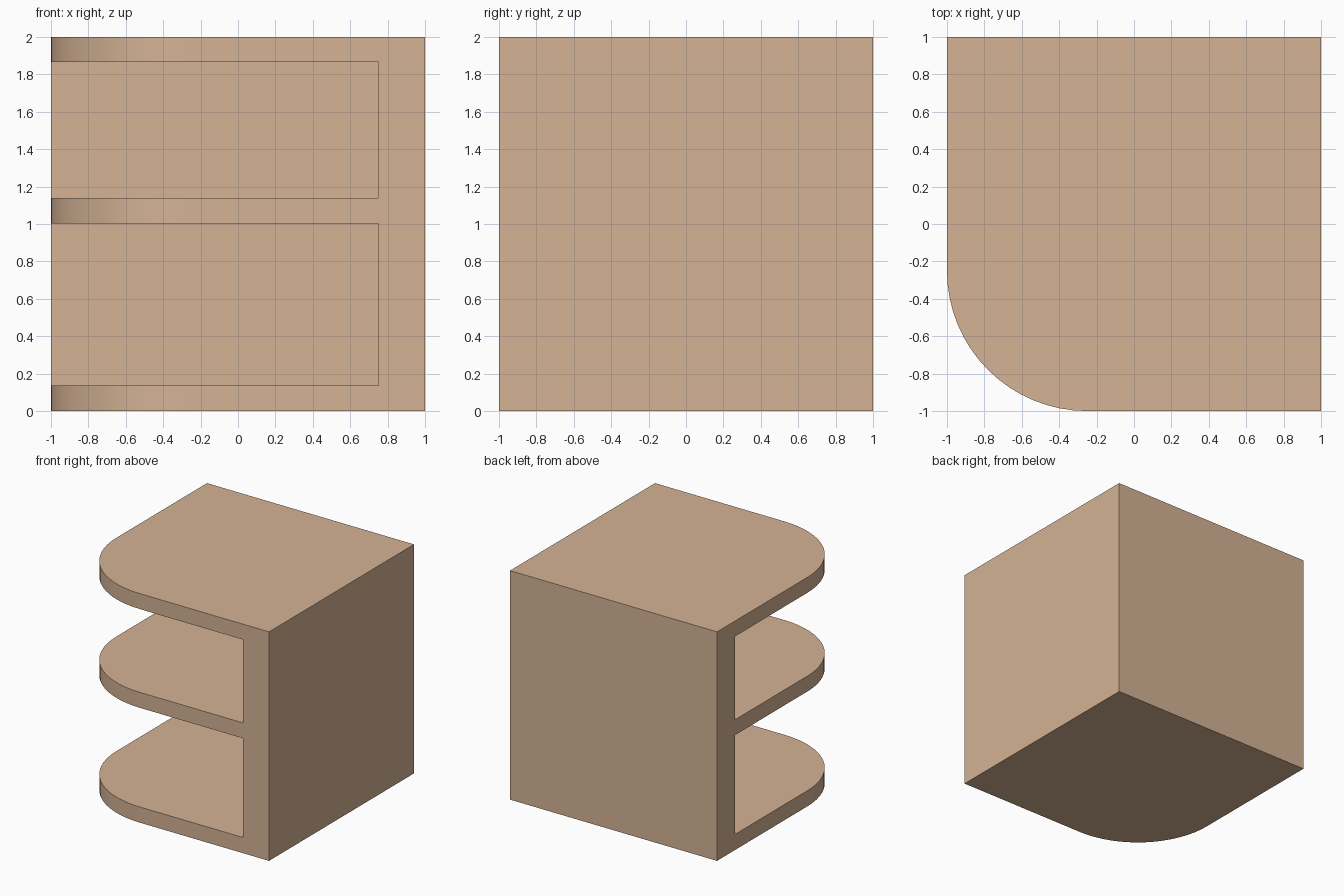
import bpy, bmesh, math

if "Cube" in bpy.data.objects:
    bpy.data.objects.remove(bpy.data.objects["Cube"])

SEGMENTS = 16      # steps in the rounded corner
RADIUS = 0.75
WALL = 0.75        # inner face of the side and back panels


def make_object(name, bm):
    bmesh.ops.recalc_face_normals(bm, faces=bm.faces)
    mesh = bpy.data.meshes.new(name)
    bm.to_mesh(mesh)
    bm.free()
    obj = bpy.data.objects.new(name, mesh)
    bpy.context.collection.objects.link(obj)
    return obj


def prism(name, outline, z0, z1):
    bm = bmesh.new()
    face = bm.faces.new([bm.verts.new((x, y, z0)) for x, y in outline])
    top = bmesh.ops.extrude_face_region(bm, geom=[face])["geom"]
    verts = [g for g in top if isinstance(g, bmesh.types.BMVert)]
    bmesh.ops.translate(bm, verts=verts, vec=(0, 0, z1 - z0))
    return make_object(name, bm)


# Corner shelf: square block with one rounded front corner
centre = RADIUS - 1
outline = [(1, -1), (1, 1), (-1, 1)]
for i in range(SEGMENTS + 1):
    a = math.pi + math.pi / 2 * i / SEGMENTS
    outline.append((centre + RADIUS * math.cos(a), centre + RADIUS * math.sin(a)))
shelf = prism("corner_shelf", outline, 0, 2)

# Open compartments cut between the three boards
for i, (z0, z1) in enumerate([(0.137, 1.003), (1.138, 1.865)]):
    box = [(-1.5, -1.5), (WALL, -1.5), (WALL, WALL), (-1.5, WALL)]
    cutter = prism(f"compartment_cutter_{i + 1}", box, z0, z1)
    cutter.hide_render = True
    mod = shelf.modifiers.new(f"compartment_{i + 1}", 'BOOLEAN')
    mod.operation = 'DIFFERENCE'
    mod.solver = 'EXACT'
    mod.object = cutter
    bpy.context.view_layer.objects.active = shelf
    bpy.ops.object.modifier_apply(modifier=mod.name)
    bpy.data.objects.remove(cutter)

# Light wood colour
wood = bpy.data.materials.new("light_wood")
wood.diffuse_color = (0.66, 0.45, 0.30, 1)
wood.use_nodes = True
wood.node_tree.nodes["Principled BSDF"].inputs["Base Color"].default_value = wood.diffuse_color
shelf.data.materials.clear()
shelf.data.materials.append(wood)

# Smooth rounded corner, sharp board edges
bpy.ops.object.select_all(action='DESELECT')
shelf.select_set(True)
bpy.context.view_layer.objects.active = shelf
bpy.ops.object.shade_smooth_by_angle(angle=math.radians(30))
